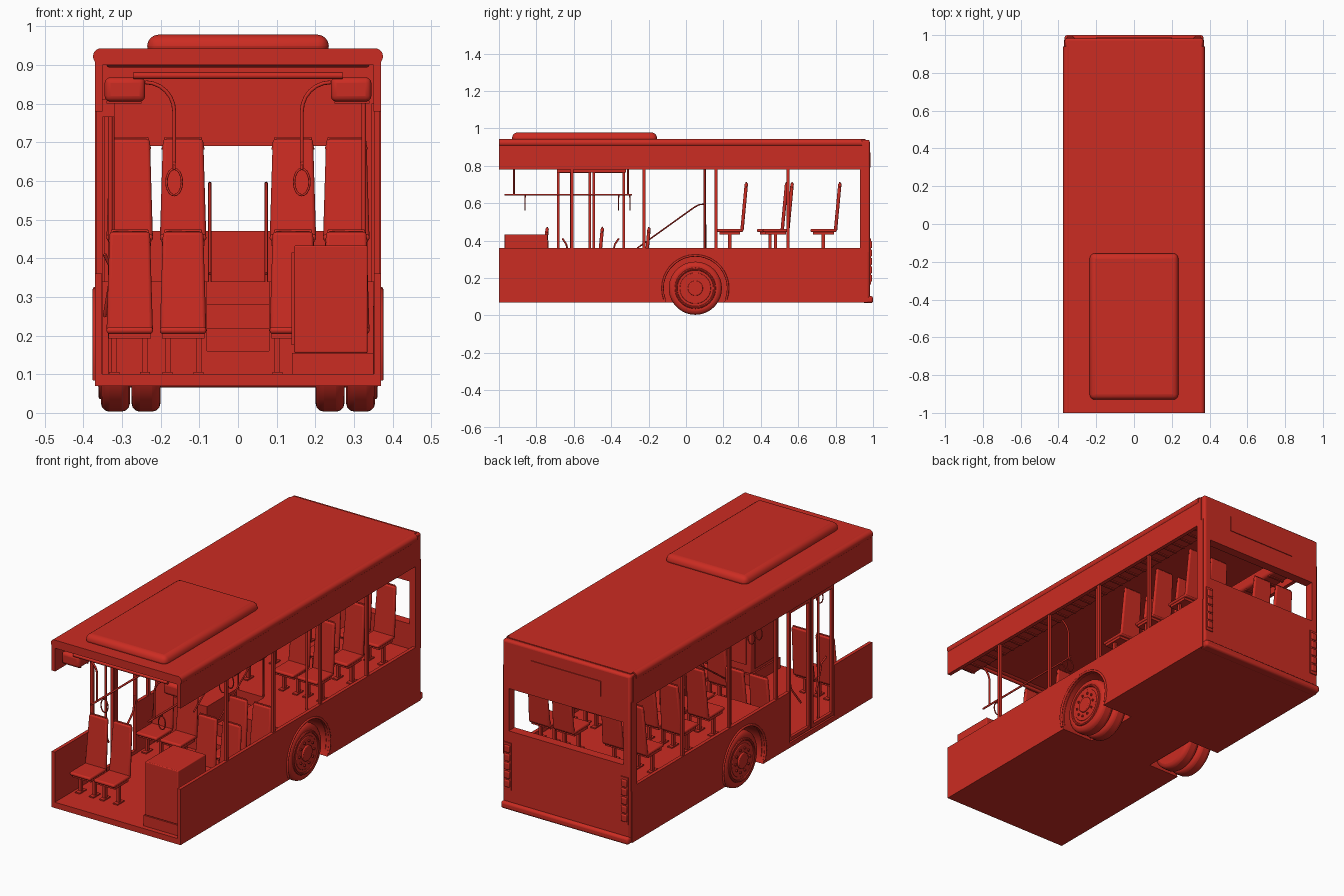
import bpy, math
from mathutils import Vector

if "Cube" in bpy.data.objects:
    bpy.data.objects.remove(bpy.data.objects["Cube"])

red = bpy.data.materials.new("bus red")
red.use_nodes = True
COLOR = (0.6, 0.025, 0.016, 1)
red.diffuse_color = COLOR
red.node_tree.nodes["Principled BSDF"].inputs["Base Color"].default_value = COLOR
SIDES = {"left": 1, "right": -1}


def finish(ob, name, smooth=False):
    ob.name = name
    ob.data.materials.clear()
    ob.data.materials.append(red)
    if smooth:
        bpy.ops.object.shade_smooth_by_angle(angle=math.radians(35))
    return ob


def box(name, x, y, z, bevel=0.0, segments=3):
    bpy.ops.mesh.primitive_cube_add(size=1)
    ob = bpy.context.object
    for v in ob.data.vertices:
        for i, span in enumerate((x, y, z)):
            v.co[i] = max(span) if v.co[i] > 0 else min(span)
    if bevel:
        mod = ob.modifiers.new("bevel", "BEVEL")
        mod.width, mod.segments = bevel, segments
    return finish(ob, name, bevel > 0)


def cylinder(name, center, radius, depth, axis="X", bevel=0.0, sides=40):
    turn = {"X": (0, math.pi / 2, 0), "Y": (math.pi / 2, 0, 0), "Z": (0, 0, 0)}[axis]
    bpy.ops.mesh.primitive_cylinder_add(vertices=sides, radius=radius, depth=depth,
                                        location=center, rotation=turn)
    ob = bpy.context.object
    if bevel:
        mod = ob.modifiers.new("bevel", "BEVEL")
        mod.width, mod.segments, mod.limit_method = bevel, 3, "ANGLE"
    return finish(ob, name, True)


def tube(name, points, radius, closed=False):
    curve = bpy.data.curves.new(name, "CURVE")
    curve.dimensions = "3D"
    curve.bevel_depth, curve.bevel_resolution = radius, 2
    curve.use_fill_caps = True
    line = curve.splines.new("POLY")
    line.points.add(len(points) - 1)
    for p, co in zip(line.points, points):
        p.co = (*co, 1)
    line.use_cyclic_u = closed
    curve.materials.append(red)
    ob = bpy.data.objects.new(name, curve)
    bpy.context.collection.objects.link(ob)
    return ob


def cut(ob, cutters):
    for c in cutters:
        mod = ob.modifiers.new("cut", "BOOLEAN")
        mod.operation, mod.solver, mod.object = "DIFFERENCE", "EXACT", c
        c.hide_render = True
        c.hide_viewport = False
    bpy.context.view_layer.objects.active = ob
    for mod in list(ob.modifiers):
        bpy.ops.object.modifier_apply(modifier=mod.name)


AXLE_Y, AXLE_Z = 0.05, 0.145
FLOOR, DECK = 0.10, 0.34

# Cutters for wheel wells, door and rear window
wells = [cylinder("well_cutter_" + n, (s * 0.30, AXLE_Y, AXLE_Z), 0.172, 0.22)
         for n, s in SIDES.items()]
door = box("door_cutter", (-0.5, -0.345), (-0.69, -0.32), (0.095, 0.5))
window = box("window_cutter", (-0.33, 0.33), (0.8, 1.1), (0.47, 0.69))

# Floor, raised rear deck and aisle steps
cut(box("floor", (-0.36, 0.36), (-1, 0.97), (0.07, FLOOR)), wells)
box("rear_deck", (-0.35, 0.35), (0.235, 0.94), (FLOOR, DECK))
box("aisle_deck", (-0.08, 0.08), (0.1, 0.235), (FLOOR, DECK))
for i in range(3):
    box("aisle_step", (-0.08, 0.08), (-0.14 + i * 0.08, 0.1), (FLOOR + i * 0.06, 0.16 + i * 0.06))
for n, s in SIDES.items():
    cut(box("wheel_housing_" + n, (s * 0.08, s * 0.35), (-0.14, 0.235), (FLOOR, DECK)), wells)

# Side walls
for n, s in SIDES.items():
    skirt = box("lower_side_" + n, (s * 0.352, s * 0.37), (-1, 0.97), (0.07, 0.36))
    cut(skirt, wells + ([door] if s < 0 else []))
    box("upper_side_" + n, (s * 0.35, s * 0.37), (-1, 0.96), (0.78, 0.93))
    box("window_pillar_rear_" + n, (s * 0.345, s * 0.37), (0.93, 0.975), (0.34, 0.8))
    for y in (-0.61, -0.225, 0.16, 0.545):
        if s > 0 or y > -0.6:
            box("window_pillar_" + n, (s * 0.352, s * 0.366), (y - 0.008, y + 0.008), (0.35, 0.79))
    cylinder("roof_edge_" + n, (s * 0.354, -0.03, 0.922), 0.021, 1.94, "Y", sides=20)
    # Ceiling duct with slats below
    box("ceiling_duct_" + n, (s * 0.24, s * 0.345), (-0.96, 0.93), (0.805, 0.868), 0.015)
    for i in range(31):
        y = -0.94 + i * 0.06
        box("duct_slat_" + n, (s * 0.25, s * 0.34), (y, y + 0.012), (0.80, 0.808))
    # Arch trim
    arch = [(s * 0.37, AXLE_Y + 0.175 * math.cos(a), AXLE_Z + 0.175 * math.sin(a))
            for a in (math.radians(-20 + k * 10) for k in range(23))]
    tube("arch_trim_" + n, arch, 0.006)

# Rear wall, bumper, lights and engine vent
cut(box("rear_wall", (-0.367, 0.367), (0.935, 0.983), (0.08, 0.938), 0.012), [window])
box("rear_bumper", (-0.367, 0.367), (0.945, 1.0), (0.066, 0.103), 0.012)
box("rear_vent_panel", (-0.2, 0.2), (0.98, 0.987), (0.79, 0.87))
for n, s in SIDES.items():
    box("light_strip_" + n, (s * 0.315, s * 0.358), (0.98, 0.988), (0.165, 0.41))
    for i in range(5):
        z = 0.18 + i * 0.045
        box("rear_light_" + n, (s * 0.32, s * 0.353), (0.98, 0.995), (z, z + 0.037), 0.005)

# Roof with hatch and front opening frame
box("roof", (-0.355, 0.355), (-1, 0.96), (0.9, 0.942))
box("roof_unit", (-0.235, 0.235), (-0.93, -0.155), (0.92, 0.978), 0.03, 4)
cylinder("front_roof_bar", (0, -0.975, 0.917), 0.024, 0.68, "X", 0.008, 24)
tube("front_ceiling_tube", [(-0.27, -0.96, 0.872), (0.27, -0.96, 0.872)], 0.009)

# Wheels: twin tyres, rim, hub and bolts
for n, s in SIDES.items():
    for x in (0.238, 0.317):
        cylinder("tyre_" + n, (s * x, AXLE_Y, AXLE_Z), 0.142, 0.075, "X", 0.022, 48)
    bpy.ops.mesh.primitive_torus_add(location=(s * 0.354, AXLE_Y, AXLE_Z), major_radius=0.103,
                                     minor_radius=0.007, rotation=(0, math.pi / 2, 0),
                                     major_segments=40, minor_segments=8)
    finish(bpy.context.object, "rim_ring_" + n, True)
    cylinder("rim_" + n, (s * 0.352, AXLE_Y, AXLE_Z), 0.083, 0.012, "X", 0.004)
    cylinder("hub_" + n, (s * 0.358, AXLE_Y, AXLE_Z), 0.04, 0.018, "X", 0.004)
    for k in range(10):
        a = k * math.tau / 10
        cylinder("wheel_bolt_" + n, (s * 0.359, AXLE_Y + 0.06 * math.cos(a),
                                     AXLE_Z + 0.06 * math.sin(a)), 0.006, 0.012, "X", sides=6)
cylinder("axle", (0, AXLE_Y, AXLE_Z), 0.03, 0.5)


# Seats face the front; y is the rear edge of the backrest top
def seat(x, y, floor):
    box("seat_cushion", (x - 0.06, x + 0.06), (y - 0.165, y - 0.025),
        (floor + 0.105, floor + 0.122), 0.007)
    back = box("seat_back", (x - 0.06, x + 0.06), (y - 0.04, y - 0.022),
               (floor + 0.11, floor + 0.368), 0.008)
    for v in back.data.vertices:
        if v.co.z > floor + 0.2:
            v.co.x = x + (v.co.x - x) * 0.87
            v.co.y += 0.024
    top, ry = floor + 0.371, y - 0.008
    tube("seat_grip", [(x - 0.052, ry, top - 0.03), (x - 0.045, ry, top), (x + 0.045, ry, top),
                       (x + 0.052, ry, top - 0.03)], 0.004)
    box("seat_frame", (x - 0.055, x + 0.055), (y - 0.15, y - 0.04), (floor + 0.092, floor + 0.105))
    for dx in (-0.04, 0.04):
        box("seat_leg", (x + dx - 0.007, x + dx + 0.007), (y - 0.105, y - 0.088),
            (floor, floor + 0.1))
        box("seat_foot", (x + dx - 0.013, x + dx + 0.013), (y - 0.125, y - 0.07),
            (floor, floor + 0.006))


rows = [(-1, -0.735, FLOOR), (1, -0.44, FLOOR), (-1, -0.19, FLOOR), (1, -0.19, FLOOR)]
rows += [(s, y + (0.03 if s > 0 and y == 0.545 else 0), DECK)
         for s in (-1, 1) for y in (0.33, 0.545, 0.83)]
for s, y, floor in rows:
    for x in (0.142, 0.28):
        seat(s * x, y, floor)

# Equipment cabinet
box("cabinet_plinth", (0.14, 0.35), (-0.975, -0.73), (FLOOR, 0.155))
box("cabinet", (0.145, 0.335), (-0.97, -0.74), (0.155, 0.433), 0.004)
box("cabinet_door", (0.139, 0.146), (-0.94, -0.77), (0.175, 0.415))
box("cabinet_rear_panel", (0.17, 0.31), (-0.741, -0.734), (0.2, 0.4))

# Handrails with hanging straps
for n, s in SIDES.items():
    x = s * 0.165
    tube("grab_rail_" + n, [(x, -0.97, 0.645), (x, -0.29, 0.645)], 0.005)
    for y in (-0.92, -0.31):
        bend = [(s * (0.24 - 0.075 * math.sin(a)), y, 0.78 + 0.075 * math.cos(a))
                for a in (k * math.pi / 12 for k in range(7))]
        tube("rail_hanger_" + n, bend + [(x, y, 0.645)], 0.005)
    for y in (-0.86, -0.36, -0.3):
        ring = [(x + 0.02 * math.cos(a), y, 0.597 + 0.034 * math.sin(a))
                for a in (k * math.tau / 20 for k in range(20))]
        tube("strap_ring_" + n, ring, 0.003, True)
        tube("strap_" + n, [(x, y, 0.63), (x, y, 0.645)], 0.004)
    tube("stair_rail_" + n, [(s * 0.073, -0.26, 0.36), (s * 0.073, 0.04, 0.575),
                             (s * 0.073, 0.07, 0.592), (s * 0.073, 0.105, 0.595),
                             (s * 0.073, 0.105, DECK)], 0.004)
    tube("stanchion_" + n, [(s * 0.325, 0.1, DECK), (s * 0.325, 0.1, 0.82)], 0.006)

# Double door on the right: frames, handles and header
for y0, y1 in ((-0.69, -0.508), (-0.5, -0.325)):
    for y in (y0, y1 - 0.014):
        box("door_stile", (-0.366, -0.35), (y, y + 0.014), (0.1, 0.78))
    for z in (0.1, 0.762):
        box("door_rail", (-0.366, -0.35), (y0, y1), (z, z + 0.018))
for y, d in ((-0.66, 1), (-0.36, -1)):
    tube("door_handle", [(-0.345, y, 0.41), (-0.33, y + d * 0.02, 0.38),
                         (-0.33, y + d * 0.03, 0.34), (-0.345, y + d * 0.09, 0.25)], 0.005)
tube("door_stanchion", [(-0.33, -0.615, FLOOR), (-0.33, -0.615, 0.82)], 0.006)
box("door_header", (-0.35, -0.32), (-0.69, -0.32), (0.765, 0.81))

# Remove spent cutters
for c in wells + [door, window]:
    bpy.data.objects.remove(c)
